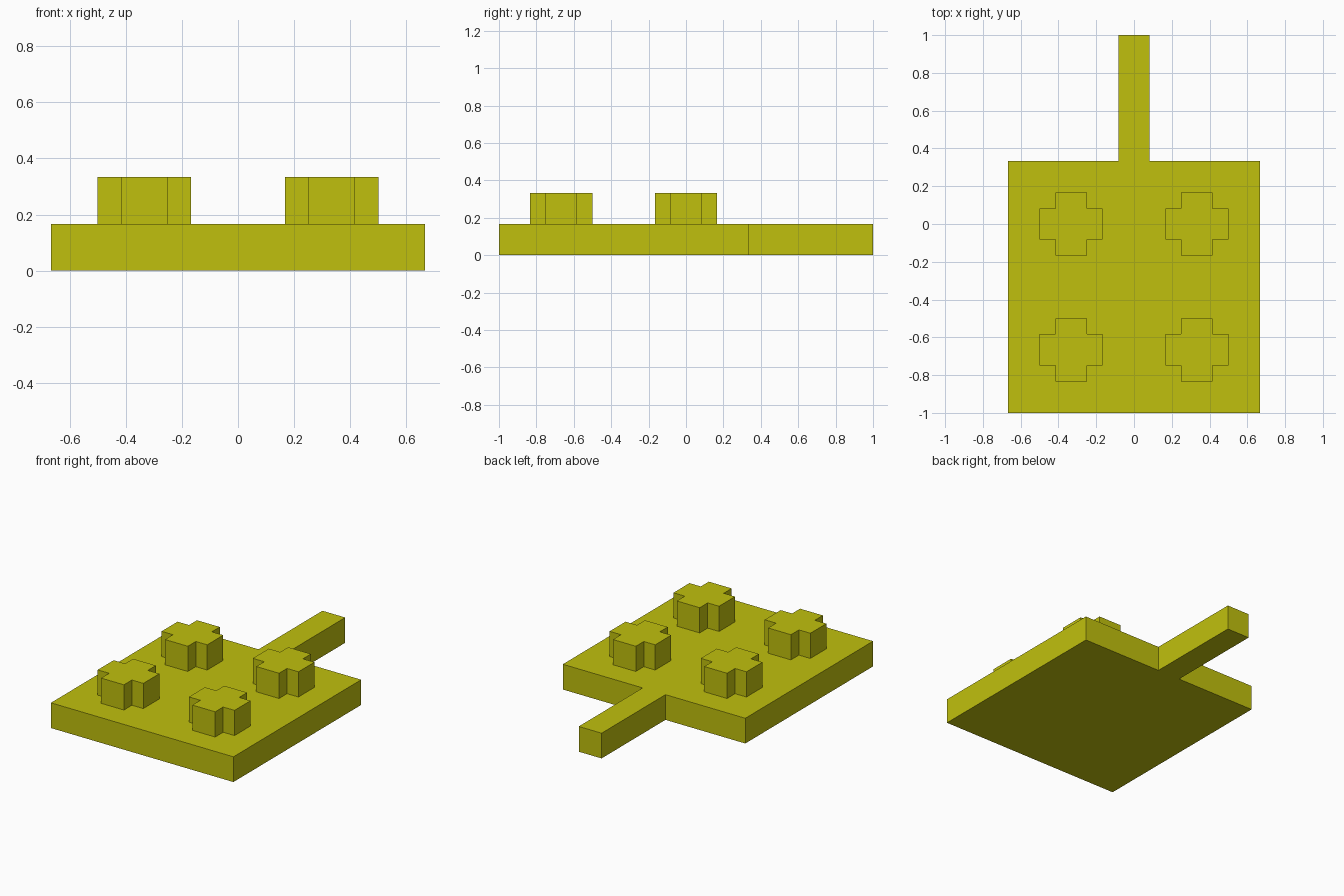
import bpy
import bmesh

cube = bpy.data.objects.get("Cube")
if cube:
    bpy.data.objects.remove(cube, do_unlink=True)

U = 1 / 12          # layout unit
THICK = 2 * U       # plate thickness
SINK = 0.01         # how far studs are seated into the plate

# Single flat colour
mat = bpy.data.materials.new("olive_yellow")
mat.use_nodes = True
color = (0.53, 0.53, 0.004, 1.0)
mat.diffuse_color = color
bsdf = next(n for n in mat.node_tree.nodes if n.type == 'BSDF_PRINCIPLED')
bsdf.inputs["Base Color"].default_value = color


def prism(name, outline, height, location):
    """Extrude a counter-clockwise outline (in layout units) upwards."""
    bm = bmesh.new()
    base = bm.faces.new([bm.verts.new((x * U, y * U, 0)) for x, y in outline])
    top = bmesh.ops.extrude_face_region(bm, geom=[base], use_keep_orig=True)
    verts = [g for g in top["geom"] if isinstance(g, bmesh.types.BMVert)]
    bmesh.ops.translate(bm, verts=verts, vec=(0, 0, height))
    bmesh.ops.recalc_face_normals(bm, faces=bm.faces)
    mesh = bpy.data.meshes.new(name)
    bm.to_mesh(mesh)
    bm.free()
    mesh.materials.append(mat)
    obj = bpy.data.objects.new(name, mesh)
    obj.location = location
    bpy.context.collection.objects.link(obj)
    return obj


# Square plate with a handle at the back, as one slab
slab = [(-8, -12), (8, -12), (8, 4), (1, 4),
        (1, 12), (-1, 12), (-1, 4), (-8, 4)]
prism("plate_with_handle", slab, THICK, (0, 0, 0))

# Four plus-shaped studs
plus = [(-1, -2), (1, -2), (1, -1), (2, -1), (2, 1), (1, 1),
        (1, 2), (-1, 2), (-1, 1), (-2, 1), (-2, -1), (-1, -1)]
for row, y in (("front", -8), ("back", 0)):
    for side, x in (("left", 4), ("right", -4)):
        prism(f"{row}_{side}_stud", plus, 2 * U + SINK,
              (x * U, y * U, THICK - SINK))
